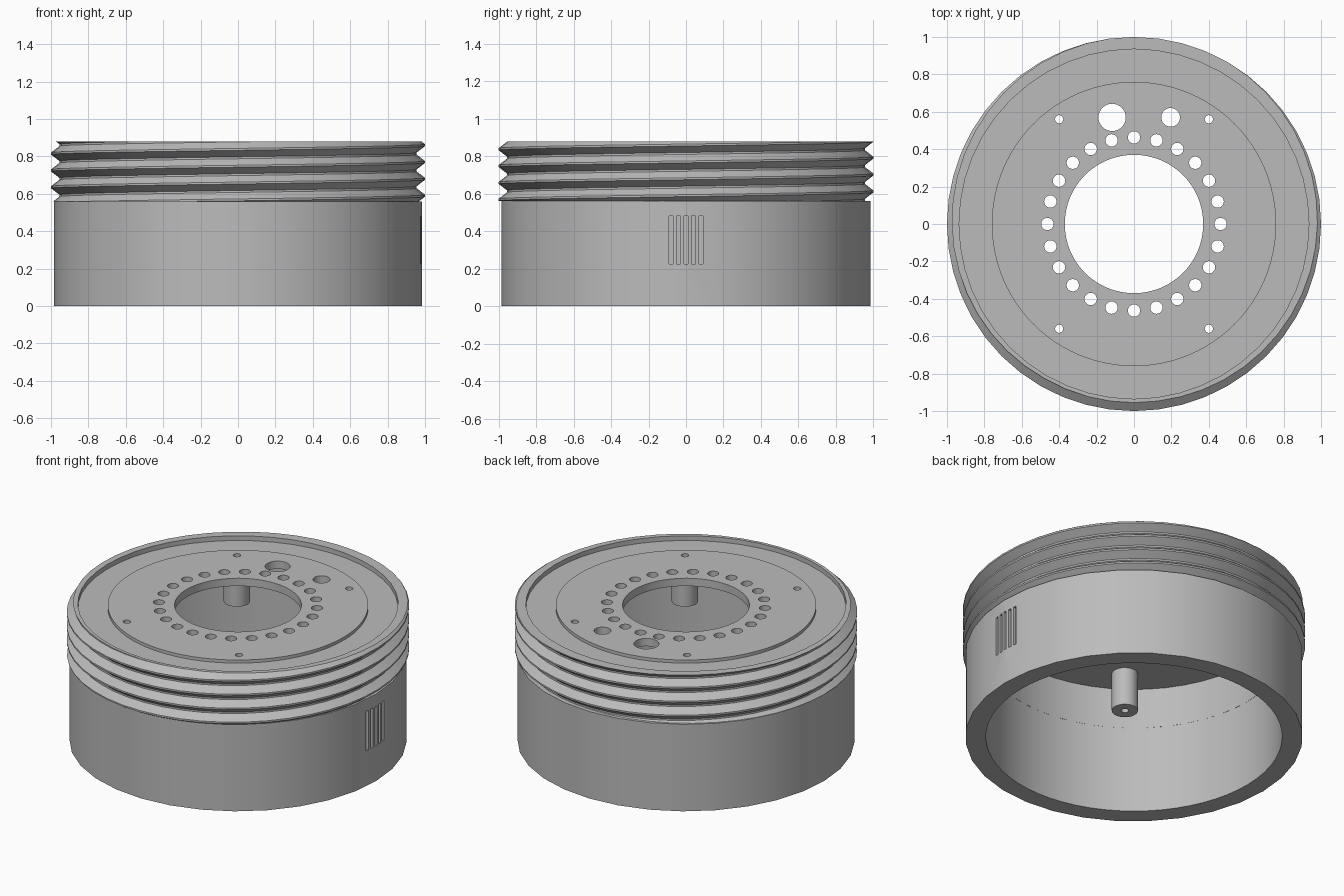
import bpy, bmesh, math

cube = bpy.data.objects.get("Cube")
if cube:
    bpy.data.objects.remove(cube, do_unlink=True)

grey = bpy.data.materials.new("grey_plastic")
grey.use_nodes = True
colour = (0.5, 0.5, 0.5, 1)
grey.diffuse_color = colour
grey.node_tree.nodes["Principled BSDF"].inputs["Base Color"].default_value = colour


def make(name, bm):
    """Turn a bmesh into a grey object."""
    bmesh.ops.recalc_face_normals(bm, faces=bm.faces)
    mesh = bpy.data.meshes.new(name)
    bm.to_mesh(mesh)
    bm.free()
    mesh.materials.append(grey)
    ob = bpy.data.objects.new(name, mesh)
    bpy.context.collection.objects.link(ob)
    return ob


def add_cylinder(bm, r, z0, z1, x=0, y=0, sides=64):
    ring = [bm.verts.new((x + r * math.cos(math.tau * i / sides),
                          y + r * math.sin(math.tau * i / sides), z0)) for i in range(sides)]
    base = bm.faces.new(ring)
    top = bmesh.ops.extrude_face_region(bm, geom=[base])["geom"]
    bmesh.ops.translate(bm, vec=(0, 0, z1 - z0),
                        verts=[v for v in top if isinstance(v, bmesh.types.BMVert)])


def lathe(profile, sides):
    """Spin a closed (radius, height) profile around z."""
    bm = bmesh.new()
    rings = [[bm.verts.new((r * math.cos(math.tau * i / sides), r * math.sin(math.tau * i / sides), z))
              for r, z in profile] for i in range(sides)]
    n = len(profile)
    for i in range(sides):
        a, b = rings[i], rings[(i + 1) % sides]
        for j in range(n):
            bm.faces.new((a[j], b[j], b[(j + 1) % n], a[(j + 1) % n]))
    return bm


def cut(ob, bm):
    """Subtract a bmesh from an object and apply it."""
    cutter = make(ob.name + "_cutter", bm)
    mod = ob.modifiers.new("cut", "BOOLEAN")
    mod.operation, mod.solver, mod.object = "DIFFERENCE", "EXACT", cutter
    bpy.context.view_layer.objects.active = ob
    bpy.ops.object.modifier_apply(modifier=mod.name)
    bpy.data.objects.remove(cutter, do_unlink=True)


BODY_TOP, RIM_TOP = 0.56, 0.88
CEILING, FLOOR, DISC_TOP = 0.82, 0.85, 0.87

# Hollow body with five upright grip slots on the +x side
bm = bmesh.new()
add_cylinder(bm, 0.985, 0, BODY_TOP, sides=32)
body = make("body", bm)
bm = bmesh.new()
add_cylinder(bm, 0.865, -0.1, 1)
cut(body, bm)
bm = bmesh.new()
for i in range(-2, 3):
    slot = bmesh.ops.create_cube(bm, size=1)["verts"]
    bmesh.ops.scale(bm, vec=(0.06, 0.02, 0.255), verts=slot)
    bmesh.ops.translate(bm, vec=(0.99, i * 0.04, 0.353), verts=slot)
cut(body, bm)

# Screw thread: helical rows clamped between the flat ends
PITCH, ROOT, CREST, SEGS = 0.09, 0.955, 1.0, 48
PHASE = 0.86


def thread_radius(t):
    wave = abs((t % 1) * 2 - 1)
    return ROOT + (CREST - ROOT) * min(1, max(0, wave * 1.3 - 0.15))


bm = bmesh.new()
steps = (0, 0.0577, 0.4423, 0.5577, 0.9423)
turns = [k + s for k in range(-6, 7) for s in steps]
columns = []
for i in range(SEGS + 1):
    u = i / SEGS
    points = [(0.865, BODY_TOP)]
    for t in turns:
        z = min(RIM_TOP, max(BODY_TOP, PHASE + PITCH * (t + u)))
        points.append((thread_radius((z - PHASE) / PITCH - u), z))
    points += [(0.935, RIM_TOP), (0.935, FLOOR), (0.865, FLOOR)]
    a = math.tau * u
    columns.append([bm.verts.new((r * math.cos(a), r * math.sin(a), z)) for r, z in points])
for a, b in zip(columns, columns[1:]):
    for j in range(len(a)):
        k = (j + 1) % len(a)
        bm.faces.new((a[j], b[j], b[k], a[k]))
bmesh.ops.remove_doubles(bm, verts=bm.verts, dist=0.0002)
thread = make("threaded_collar", bm)

# Top plate with raised disc and central opening
plate = make("top_plate", lathe([(0.37, CEILING), (0.935, CEILING), (0.935, FLOOR),
                                 (0.76, FLOOR), (0.76, DISC_TOP), (0.37, DISC_TOP)], 96))
corners = [(sx * 0.4, sy * 0.56) for sx in (-1, 1) for sy in (-1, 1)]
bm = bmesh.new()
for i in range(24):
    a = math.tau * i / 24
    add_cylinder(bm, 0.033, 0.7, 1, 0.463 * math.cos(a), 0.463 * math.sin(a), 24)
add_cylinder(bm, 0.073, 0.7, 1, -0.117, 0.57, 32)
add_cylinder(bm, 0.05, 0.7, 1, 0.196, 0.57, 32)
for x, y in corners:
    add_cylinder(bm, 0.022, 0.7, 1, x, y, 20)
cut(plate, bm)

# Four hollow screw posts under the plate
posts = []
for n, (x, y) in enumerate(corners):
    post = make(f"screw_post_{n + 1}", lathe([(0.022, 0.574), (0.077, 0.574),
                                              (0.077, CEILING), (0.022, CEILING)], 20))
    post.location = (x, y, 0)
    posts.append(post)

# Smooth shading with sharp edges kept
bpy.ops.object.select_all(action="DESELECT")
for ob in [body, thread, plate] + posts:
    ob.select_set(True)
bpy.context.view_layer.objects.active = body
bpy.ops.object.shade_smooth_by_angle(angle=math.radians(30))
